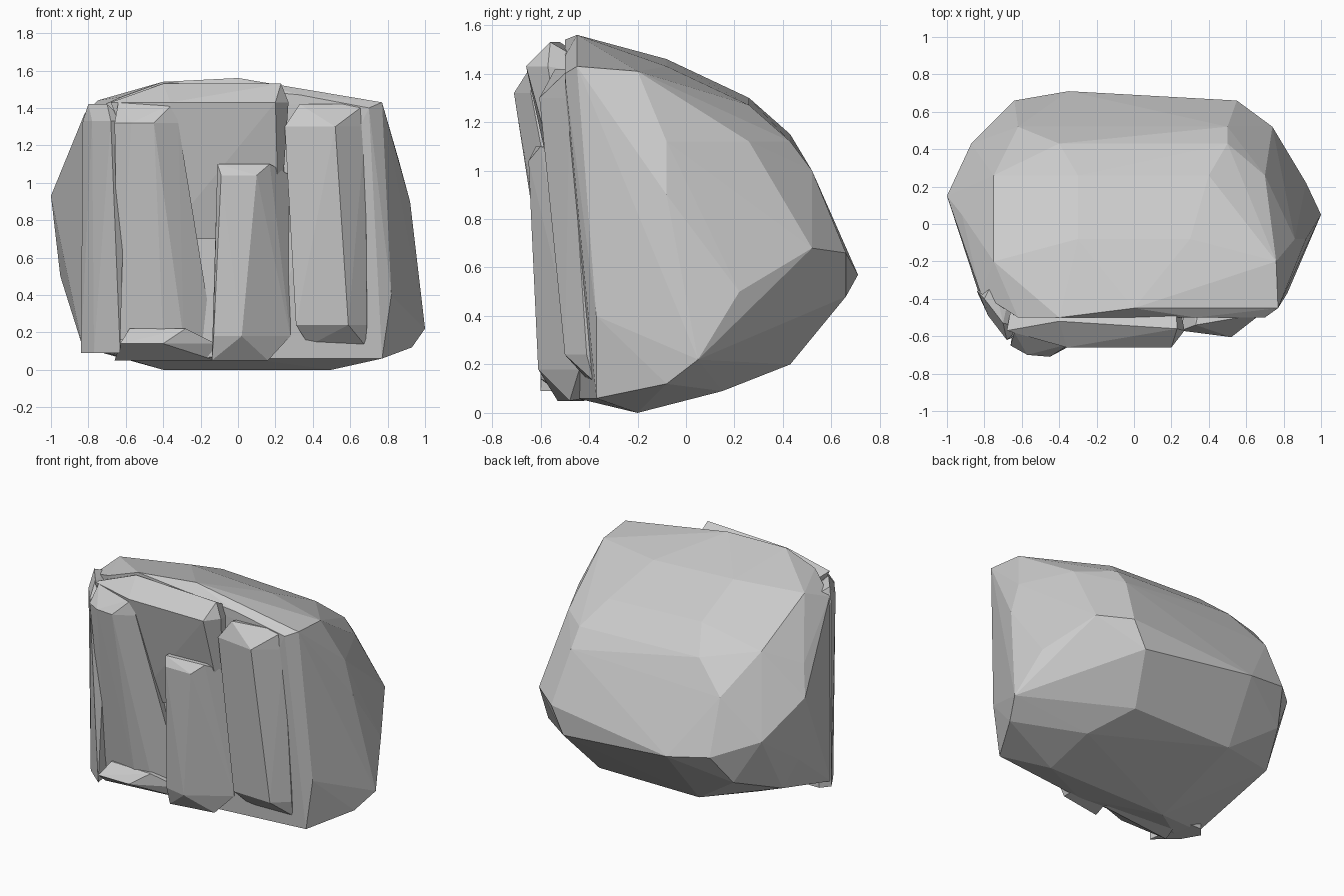
import bpy, bmesh

def hull(name, points):
    """Faceted stone chunk: convex hull around a few points."""
    bm = bmesh.new()
    for p in points:
        bm.verts.new(p)
    res = bmesh.ops.convex_hull(bm, input=bm.verts)
    loose = {g for g in res["geom_interior"] + res["geom_unused"]
             if isinstance(g, bmesh.types.BMVert)}
    bmesh.ops.delete(bm, geom=list(loose), context='VERTS')
    bmesh.ops.recalc_face_normals(bm, faces=bm.faces)
    me = bpy.data.meshes.new(name)
    bm.to_mesh(me)
    bm.free()
    ob = bpy.data.objects.new(name, me)
    bpy.context.collection.objects.link(ob)
    return ob

def column(name, sections):
    """Rib on the front: {z: front (x, y) points}, its back buried in the body."""
    pts = []
    for z, front in sections.items():
        pts += [(x, y, z) for x, y in front]
        x0, x1 = front[0][0], front[-1][0]
        zb = min(max(z, 0.08), 1.38)
        pts += [(x0 + 0.05, -0.3, zb), (x1 - 0.05, -0.3, zb)]
    return hull(name, pts)

# Main boulder, described as slices from front to back {y: (x, z) points}
body_slices = {
    -0.50: [(-0.62, 1.46), (-0.4, 1.54), (0.33, 1.47), (0.7, 1.4)],
    -0.45: [(-0.7, 0.09), (0.06, 0.06), (0.0, 1.56), (0.77, 1.43)],
    -0.37: [(-0.83, 0.12), (-0.82, 1.37), (0.77, 0.06), (0.82, 0.4)],
    -0.20: [(-0.4, 0.0), (0.5, 0.0), (-0.75, 1.44), (0.76, 1.41)],
    -0.08: [(-0.3, 1.46), (0.3, 1.43), (0.92, 0.9), (0.93, 0.12), (0.86, 1.12)],
    0.05: [(-0.92, 1.1), (-0.9, 0.37), (1.0, 0.22)],
    0.15: [(-1.0, 0.93), (-0.95, 0.5), (0.5, 0.09)],
    0.22: [(-0.88, 0.31), (0.92, 0.5)],
    0.26: [(-0.75, 1.22), (-0.3, 1.3), (0.4, 1.27), (0.7, 1.12)],
    0.43: [(-0.87, 0.7), (-0.4, 0.2), (0.35, 0.2), (-0.4, 1.15), (0.5, 1.12)],
    0.52: [(-0.72, 0.42), (-0.62, 0.97), (0.5, 1.0), (0.74, 0.68)],
    0.66: [(-0.64, 0.62), (0.46, 0.48), (0.55, 0.66)],
    0.71: [(-0.35, 0.57)],
}
boulder = hull("columned_boulder",
               [(x, y, z) for y, row in body_slices.items() for x, z in row])

# Front ribs: each rises with a step on its left and slopes back to its right
ribs = [
    column("upper_brow", {
        0.70: [(-0.40, -0.50), (0.22, -0.46)],
        1.43: [(-0.68, -0.57), (-0.36, -0.66), (0.2, -0.66), (0.27, -0.57)],
        1.53: [(-0.40, -0.52), (0.23, -0.56)]}),
    column("left_corner_rib", {
        0.09: [(-0.84, -0.36), (-0.77, -0.48), (-0.63, -0.60)],
        1.33: [(-0.83, -0.37), (-0.78, -0.49), (-0.68, -0.62), (-0.60, -0.55)],
        1.42: [(-0.80, -0.40), (-0.70, -0.53)]}),
    column("left_rib", {
        0.16: [(-0.64, -0.50), (-0.40, -0.53), (-0.29, -0.51), (-0.13, -0.42)],
        1.32: [(-0.66, -0.65), (-0.57, -0.70), (-0.45, -0.71), (-0.32, -0.64)],
        1.43: [(-0.64, -0.58), (-0.34, -0.64)]}),
    column("left_foot", {
        0.05: [(-0.66, -0.48), (-0.12, -0.42)],
        0.14: [(-0.63, -0.60), (-0.40, -0.60), (-0.12, -0.46)],
        0.22: [(-0.58, -0.53), (-0.28, -0.54)]}),
    column("middle_rib", {
        0.05: [(-0.14, -0.53), (0.16, -0.48)],
        0.18: [(-0.13, -0.58), (0.02, -0.61), (0.28, -0.44)],
        1.04: [(-0.09, -0.65), (0.10, -0.65), (0.28, -0.48)],
        1.10: [(-0.11, -0.62), (0.17, -0.60)]}),
    column("right_rib", {
        0.13: [(0.38, -0.40), (0.68, -0.38)],
        0.24: [(0.31, -0.49), (0.59, -0.50), (0.69, -0.41)],
        1.30: [(0.25, -0.57), (0.52, -0.605), (0.68, -0.48)],
        1.42: [(0.33, -0.54), (0.68, -0.48)]}),
]

# Fuse ribs into the boulder
for rib in ribs:
    mod = boulder.modifiers.new(rib.name, 'BOOLEAN')
    mod.operation = 'UNION'
    mod.solver = 'EXACT'
    mod.object = rib
bpy.context.view_layer.update()
fused = bpy.data.meshes.new_from_object(
    boulder.evaluated_get(bpy.context.evaluated_depsgraph_get()))
boulder.modifiers.clear()
boulder.data = fused
for rib in ribs:
    bpy.data.objects.remove(rib)
